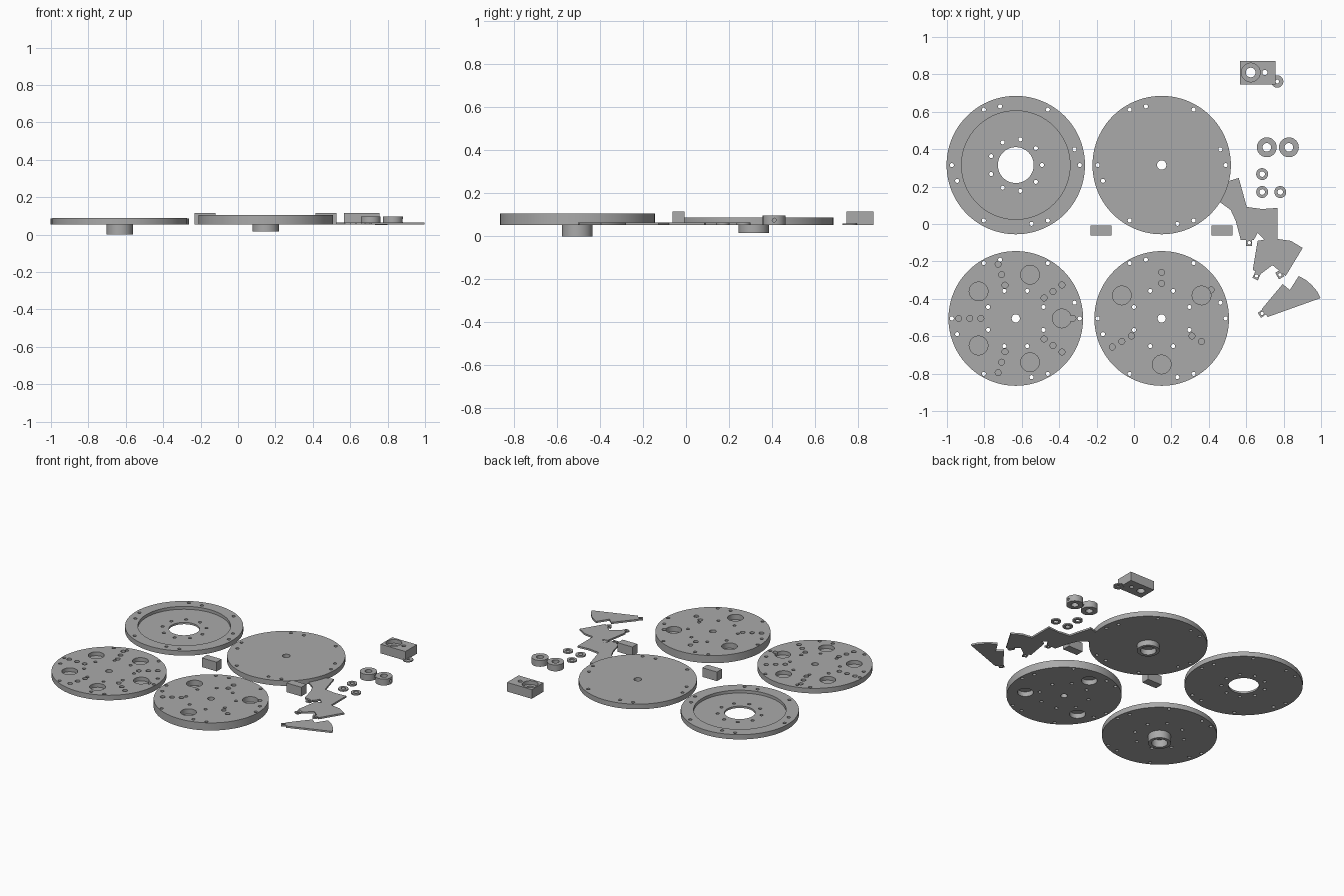
import bpy, bmesh
from math import radians, cos, sin
from mathutils import Matrix, Vector

cube = bpy.data.objects.get("Cube")
if cube:
    bpy.data.objects.remove(cube)

gray = bpy.data.materials.new("plain gray")
gray.use_nodes = True
COLOR = (0.4, 0.4, 0.4, 1)
gray.diffuse_color = COLOR
gray.node_tree.nodes["Principled BSDF"].inputs["Base Color"].default_value = COLOR

BASE = 0.053      # underside level of every plate
LOW, HIGH = -0.1, 0.3   # cut limits for through holes


def add_cylinder(bm, x, y, r, z0, z1):
    seg = 96 if r > 0.2 else 48 if r > 0.04 else 20
    bmesh.ops.create_cone(bm, cap_ends=True, segments=seg, radius1=r, radius2=r,
                          depth=z1 - z0,
                          matrix=Matrix.Translation((x, y, (z0 + z1) / 2)))


def add_box(bm, x0, x1, y0, y1, z0, z1):
    m = Matrix.Translation(((x0 + x1) / 2, (y0 + y1) / 2, (z0 + z1) / 2))
    bmesh.ops.create_cube(bm, size=1, matrix=m @ Matrix.Diagonal((x1 - x0, y1 - y0, z1 - z0, 1)))


def add_outline(bm, points, z0, z1):
    face = bm.faces.new([bm.verts.new((x, y, z0)) for x, y in points])
    ext = bmesh.ops.extrude_face_region(bm, geom=[face], use_keep_orig=True)
    moved = [v for v in ext["geom"] if isinstance(v, bmesh.types.BMVert)]
    bmesh.ops.translate(bm, verts=moved, vec=(0, 0, z1 - z0))
    bmesh.ops.recalc_face_normals(bm, faces=bm.faces)


def to_object(name, bm):
    mesh = bpy.data.meshes.new(name)
    bm.to_mesh(mesh)
    bm.free()
    obj = bpy.data.objects.new(name, mesh)
    bpy.context.collection.objects.link(obj)
    return obj


def finish(name, bm, holes=(), side_holes=()):
    """Turn bm into a part and drill holes (x, y, r, z0, z1) into it."""
    obj = to_object(name, bm)
    obj.data.materials.append(gray)
    if holes or side_holes:
        cut = bmesh.new()
        for h in holes:
            add_cylinder(cut, *h)
        for x, y, z, r, length in side_holes:
            m = Matrix.Translation((x, y, z)) @ Matrix.Rotation(radians(90), 4, 'Y')
            bmesh.ops.create_cone(cut, cap_ends=True, segments=16, radius1=r,
                                  radius2=r, depth=length, matrix=m)
        cutter = to_object("cutter", cut)
        cutter.hide_render = True
        mod = obj.modifiers.new("drill", 'BOOLEAN')
        mod.operation, mod.solver, mod.object = 'DIFFERENCE', 'EXACT', cutter
        mod.use_self = True
        deps = bpy.context.evaluated_depsgraph_get()
        drilled = bpy.data.meshes.new_from_object(obj.evaluated_get(deps))
        obj.modifiers.clear()
        obj.data = drilled
        bpy.data.objects.remove(cutter)
    bpy.ops.object.select_all(action='DESELECT')
    obj.select_set(True)
    bpy.context.view_layer.objects.active = obj
    bpy.ops.object.shade_smooth_by_angle(angle=radians(30))
    return obj


def ring(c, radius, r, count, start=0, z0=LOW, z1=HIGH):
    """Evenly spaced holes around the centre c."""
    angles = [radians(start + 360 * i / count) for i in range(count)]
    return [(c[0] + radius * cos(a), c[1] + radius * sin(a), r, z0, z1) for a in angles]


def disc(name, c, radius, top, holes):
    bm = bmesh.new()
    add_cylinder(bm, *c, radius, BASE, top)
    rim = ring(c, 0.342, 0.011, 6) + ring(c, 0.325, 0.011, 4, 15)
    return finish(name, bm, rim + holes)


def hub(name, c, bottom):
    bm = bmesh.new()
    add_cylinder(bm, *c, 0.071, bottom, BASE)
    finish(name, bm, [(*c, 0.05, LOW, HIGH)])


# Ring plate with a stepped recess
c = (-0.632, 0.315)
disc("recessed_ring_plate", c, 0.37, 0.086,
     [(*c, 0.29, 0.066, HIGH), (*c, 0.096, LOW, HIGH)] + ring(c, 0.14, 0.011, 9))

# Cover plate with hub
c = (0.148, 0.315)
disc("cover_plate", c, 0.37, 0.088, [(*c, 0.025, LOW, HIGH)])
hub("cover_hub", c, 0.016)

# Five-pocket plate with hub
c = (-0.632, -0.505)
holes = [(*c, 0.022, LOW, HIGH)] + ring(c, 0.16, 0.011, 8, 22.5)
holes += ring(c, 0.246, 0.05, 5, 0, 0.062, HIGH) + ring(c, 0.305, 0.016, 1, 0, 0.07, HIGH)
for radius in (0.305, 0.246, 0.187):
    holes += ring(c, radius, 0.016, 5, 36, 0.07, HIGH)
disc("five_pocket_plate", c, 0.36, 0.088, holes)
hub("five_pocket_hub", c, 0)

# Thick plate with three pockets on each side
c = (0.148, -0.505)
top = 0.106
holes = [(*c, 0.022, LOW, HIGH)] + ring(c, 0.16, 0.011, 8, 22.5)
holes += ring(c, 0.246, 0.05, 3, 30, 0.07, HIGH) + ring(c, 0.246, 0.05, 3, 90, LOW, 0.086)
holes += ring(c, 0.305, 0.016, 1, 30, 0.092, HIGH) + ring(c, 0.305, 0.016, 1, 210, 0.092, HIGH)
for radius in (0.246, 0.187):
    holes += ring(c, radius, 0.016, 3, 90, 0.092, HIGH)
disc("three_pocket_plate", c, 0.36, top, holes)

# Two spacer blocks
for name, x in (("left_spacer_block", 0.471), ("right_spacer_block", -0.176)):
    bm = bmesh.new()
    add_box(bm, x - 0.056, x + 0.056, -0.062, -0.007, BASE, 0.116)
    finish(name, bm)

# Bearing block with a lug
bm = bmesh.new()
add_box(bm, 0.568, 0.757, 0.746, 0.872, BASE, 0.116)
finish("bearing_block", bm, [(0.624, 0.81, 0.05, 0.09, HIGH), (0.624, 0.81, 0.026, LOW, HIGH),
                             (0.7, 0.81, 0.014, LOW, HIGH)])
bm = bmesh.new()
add_cylinder(bm, 0.766, 0.762, 0.033, BASE - 0.001, 0.06)
finish("bearing_lug", bm, [(0.766, 0.762, 0.01, LOW, HIGH)])

# Shaft collars with set-screw holes
for i, x in enumerate((0.71, 0.828)):
    bm = bmesh.new()
    add_cylinder(bm, x, 0.41, 0.053, BASE, 0.097)
    finish(f"collar_{i + 1}", bm, [(x, 0.41, 0.023, LOW, HIGH)],
           [(x + 0.04, 0.41, 0.075, 0.009, 0.06)])

# Washers
for i, (x, y) in enumerate(((0.685, 0.267), (0.685, 0.171), (0.782, 0.171))):
    bm = bmesh.new()
    add_cylinder(bm, x, y, 0.032, BASE, 0.063)
    finish(f"washer_{i + 1}", bm, [(x, y, 0.015, LOW, HIGH)])

# Thin fan-shaped linkage plates: outline, then tab positions with direction angle
fans = {
    "inner_link": ([(.458, .118), (.506, .23), (.56, .246), (.603, .091), (.685, .08),
                    (.768, .086), (.768, -.086), (.71, -.096), (.661, -.048), (.64, -.086),
                    (.571, -.086), (.544, .016), (.517, .075)],
                   [(.616, -.1, 0), (.733, -.1, 0)]),
    "middle_link": ([(.661, -.09), (.715, -.08), (.768, -.08), (.838, -.09), (.902, -.128),
                     (.811, -.278), (.74, -.22), (.68, -.265), (.635, -.246)],
                    [(.655, -.278, -25), (.78, -.272, 30)]),
    "outer_link": ([(.881, -.278), (.92, -.3), (.95, -.326), (.98, -.361), (.998, -.396),
                    (.715, -.497), (.683, -.455), (.795, -.321), (.833, -.353)],
                   [(.685, -.478, -55)]),
}
for name, (outline, tabs) in fans.items():
    bm = bmesh.new()
    add_outline(bm, outline, BASE, 0.065)
    finish(name, bm)
    for i, (x, y, turn) in enumerate(tabs):
        bm = bmesh.new()
        add_box(bm, -0.016, 0.016, -0.018, 0.022, BASE + 0.001, 0.064)
        bmesh.ops.transform(bm, matrix=Matrix.Translation((x, y, 0))
                            @ Matrix.Rotation(radians(turn), 4, 'Z'), verts=bm.verts)
        finish(f"{name}_tab_{i + 1}", bm, [(x, y, 0.009, LOW, HIGH)])
